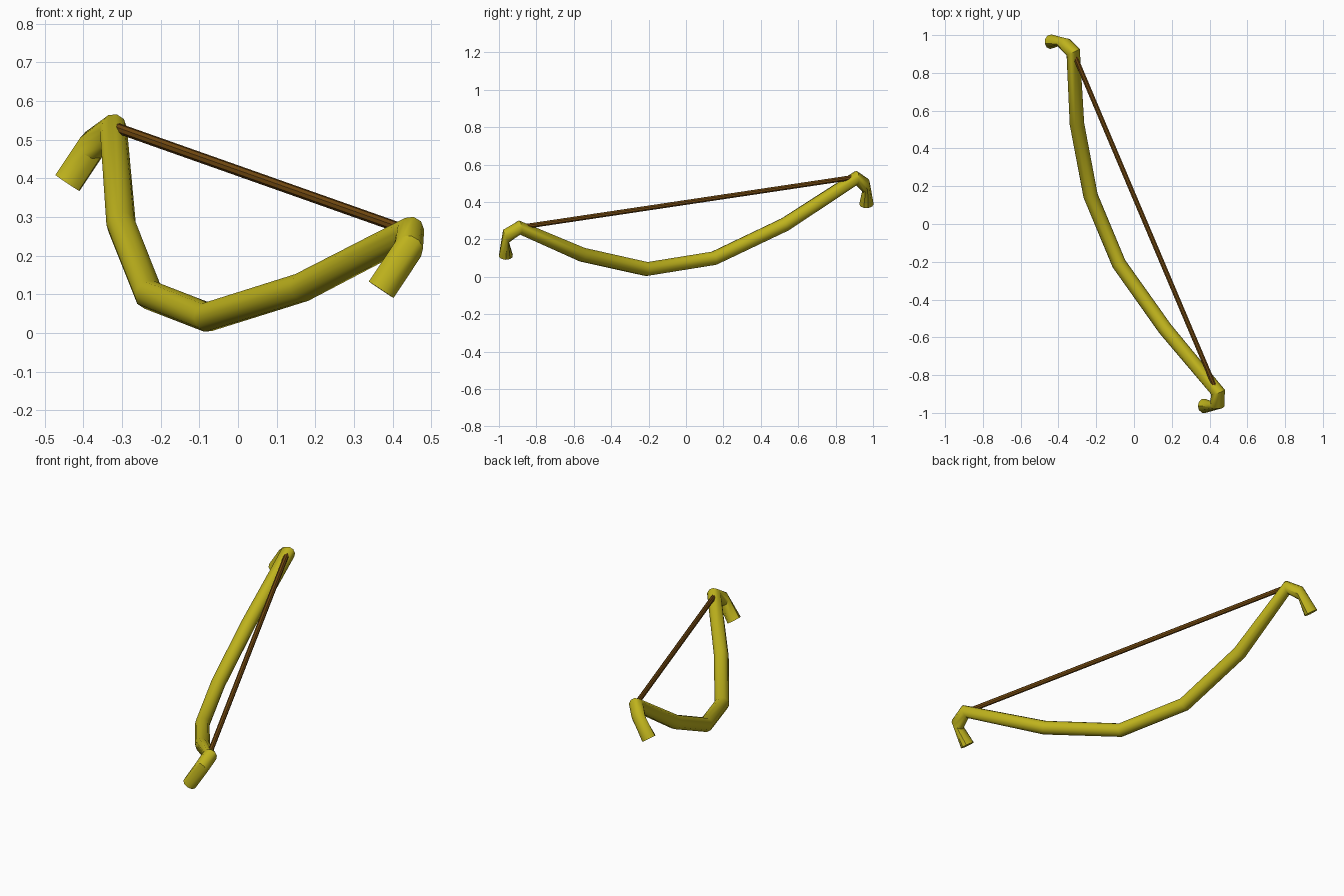
import bpy, bmesh, math
from mathutils import Vector

if "Cube" in bpy.data.objects:
    bpy.data.objects.remove(bpy.data.objects["Cube"])


def material(name, rgb):
    m = bpy.data.materials.new(name)
    m.diffuse_color = (*rgb, 1)
    m.use_nodes = True
    m.node_tree.nodes["Principled BSDF"].inputs["Base Color"].default_value = m.diffuse_color
    return m


def tube(name, path, radius, sides, mat, normals=None):
    """Capped tube along a polyline, one round ring per point."""
    normals = normals or {}
    pts = [Vector(p) for p in path]
    last = len(pts) - 1
    bm = bmesh.new()
    rings, side = [], Vector((1, 0, 0.3))
    for i, p in enumerate(pts):
        if i in normals:
            n = Vector(normals[i]).normalized()
        else:
            n = Vector()
            if i > 0:
                n += (p - pts[i - 1]).normalized()
            if i < last:
                n += (pts[i + 1] - p).normalized()
            n.normalize()
        # carry the frame along the path so rings do not twist
        side = (side - n * side.dot(n)).normalized()
        up = n.cross(side)
        ring = []
        for k in range(sides):
            a = 2 * math.pi * k / sides
            ring.append(bm.verts.new(p + radius * (math.cos(a) * side + math.sin(a) * up)))
        rings.append(ring)
    for a, b in zip(rings, rings[1:]):
        for k in range(sides):
            j = (k + 1) % sides
            bm.faces.new((a[k], a[j], b[j], b[k]))
    bm.faces.new(rings[0][::-1])
    bm.faces.new(rings[-1])
    bmesh.ops.recalc_face_normals(bm, faces=bm.faces)
    me = bpy.data.meshes.new(name)
    bm.to_mesh(me)
    bm.free()
    me.materials.append(mat)
    ob = bpy.data.objects.new(name, me)
    bpy.context.collection.objects.link(ob)
    bpy.ops.object.select_all(action='DESELECT')
    ob.select_set(True)
    bpy.context.view_layer.objects.active = ob
    bpy.ops.object.shade_smooth_by_angle(angle=math.radians(40))
    return ob


yellow = material("yellow_wood", (0.52, 0.45, 0.012))
brown = material("brown_cord", (0.19, 0.075, 0.006))

# Bow limb with a hooked tip at each end; the hook rings are pinched
limb = [
    (0.370, -0.963, 0.112), (0.440, -0.962, 0.217),
    (0.445, -0.890, 0.263),
    (0.165, -0.555, 0.118), (-0.080, -0.210, 0.041),
    (-0.230, 0.150, 0.099), (-0.302, 0.530, 0.280),
    (-0.322, 0.910, 0.528),
    (-0.375, 0.962, 0.487), (-0.441, 0.965, 0.388),
]
tube("bow_limb", limb, 0.0385, 10, yellow,
     {1: (0.1, 0.92, 0.4), 8: (-0.4, 0.85, -0.3)})

# Straight string between the two limb ends
tube("bow_string", [(0.435, -0.88, 0.266), (-0.318, 0.90, 0.532)], 0.0135, 8, brown)
